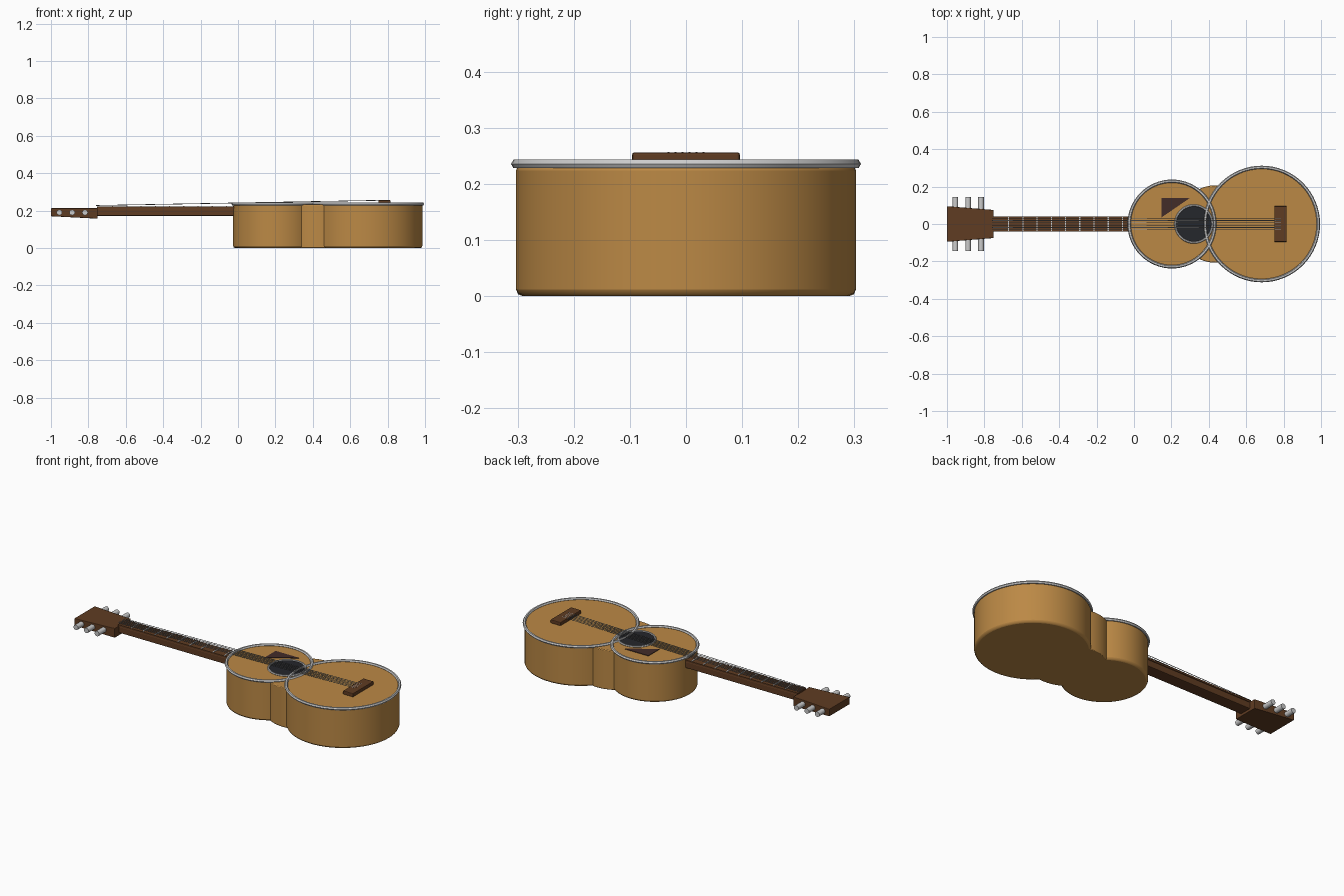
import bpy, bmesh
from math import pi, radians
from mathutils import Vector

if "Cube" in bpy.data.objects:
    bpy.data.objects.remove(bpy.data.objects["Cube"])


def material(name, rgb):
    m = bpy.data.materials.new(name)
    m.diffuse_color = (*rgb, 1)
    m.use_nodes = True
    m.node_tree.nodes["Principled BSDF"].inputs["Base Color"].default_value = m.diffuse_color
    return m


SPRUCE = material("warm_wood", (0.50, 0.25, 0.06))
BROWN = material("brown_wood", (0.115, 0.045, 0.016))
DARK = material("hole_black", (0.018, 0.02, 0.025))
GUARD = material("guard_brown", (0.055, 0.025, 0.022))
STEEL = material("string_steel", (0.25, 0.25, 0.25))


def finish(name, mat=None, bevel=0, segments=2, smooth=True):
    ob = bpy.context.object
    ob.name = name
    if mat:
        ob.data.materials.append(mat)
    if smooth:
        bpy.ops.object.shade_smooth_by_angle(angle=radians(30))
    if bevel:
        mod = ob.modifiers.new("bevel", "BEVEL")
        mod.width, mod.segments = bevel, segments
        mod.limit_method = "ANGLE"
    return ob


def drum(name, x, r, z0, z1, mat, bevel=0, verts=64):
    bpy.ops.mesh.primitive_cylinder_add(vertices=verts, radius=r, depth=z1 - z0,
                                        location=(x, 0, (z0 + z1) / 2))
    return finish(name, mat, bevel)


def ring(name, x, major, minor, z):
    bpy.ops.mesh.primitive_torus_add(major_radius=major, minor_radius=minor,
                                     major_segments=64, minor_segments=6,
                                     location=(x, 0, z))
    return finish(name)


def rod(name, a, b, r, mat=None, verts=8):
    a, b = Vector(a), Vector(b)
    bpy.ops.mesh.primitive_cylinder_add(vertices=verts, radius=r, depth=(b - a).length,
                                        location=(a + b) / 2)
    bpy.context.object.rotation_euler = (b - a).to_track_quat("Z", "Y").to_euler()
    return finish(name, mat)


def box(name, lo, hi, mat=None, bevel=0):
    lo, hi = Vector(lo), Vector(hi)
    bpy.ops.mesh.primitive_cube_add(size=1, location=(lo + hi) / 2)
    ob = bpy.context.object
    ob.scale = hi - lo
    bpy.ops.object.transform_apply(location=False, rotation=False, scale=True)
    return finish(name, mat, bevel, smooth=False)


# Body: two bouts joined by a waist
drum("lower_bout", 0.683, 0.303, 0, 0.236, SPRUCE, 0.012)
drum("upper_bout", 0.203, 0.229, 0, 0.236, SPRUCE, 0.012)
drum("waist", 0.437, 0.207, 0, 0.232, SPRUCE, 0.004)

# Binding around the top edges
ring("lower_binding", 0.683, 0.303, 0.0088, 0.2355)
ring("upper_binding", 0.203, 0.229, 0.0088, 0.2355)

# Sound hole and rosette
drum("sound_hole", 0.32, 0.095, 0.23, 0.239, DARK, verts=48)
ring("rosette", 0.32, 0.099, 0.006, 0.238)

# Triangular pick guard
bm = bmesh.new()
tri = [bm.verts.new((x, y, 0.234)) for x, y in ((0.147, 0.14), (0.147, 0.035), (0.30, 0.14))]
face = bm.faces.new(tri)
top = bmesh.ops.extrude_face_region(bm, geom=[face])["geom"]
bmesh.ops.translate(bm, vec=(0, 0, 0.005),
                    verts=[v for v in top if isinstance(v, bmesh.types.BMVert)])
bmesh.ops.recalc_face_normals(bm, faces=bm.faces)
mesh = bpy.data.meshes.new("pick_guard")
bm.to_mesh(mesh)
bm.free()
guard = bpy.data.objects.new("pick_guard", mesh)
mesh.materials.append(GUARD)
bpy.context.collection.objects.link(guard)

# Bridge
box("bridge", (0.75, -0.096, 0.234), (0.816, 0.096, 0.256), BROWN, 0.004)

# Neck, fretboard and frets
box("neck", (-0.77, -0.037, 0.172), (0.02, 0.037, 0.212), BROWN, 0.005)
box("fretboard", (-0.755, -0.039, 0.211), (0.02, 0.039, 0.221), BROWN)
for i in range(9):
    x = -0.67 + 0.076 * i
    box(f"fret_{i + 1}", (x - 0.003, -0.037, 0.219), (x + 0.003, 0.037, 0.224))

# Headstock, wider and thinner toward its end
head = box("headstock", (-1, -0.095, 0.17), (-0.75, 0.095, 0.213), BROWN, 0.003)
for v in head.data.vertices:
    if v.co.x > 0:
        v.co.y *= 0.075 / 0.095
        if v.co.z < 0:
            v.co.z -= 0.013

# Tuning pegs on both sides
for side in (-1, 1):
    for i, x in enumerate((-0.955, -0.887, -0.818)):
        rod(f"tuning_peg_{'right' if side < 0 else 'left'}_{i + 1}",
            (x, side * 0.07, 0.19), (x, side * 0.144, 0.19), 0.015, verts=16)

# Six strings rising toward the bridge
for i in range(6):
    y = (i - 2.5) * 0.0125
    rod(f"string_{i + 1}", (-0.76, y, 0.2275), (0.785, y, 0.2555), 0.0018, STEEL, 6)
